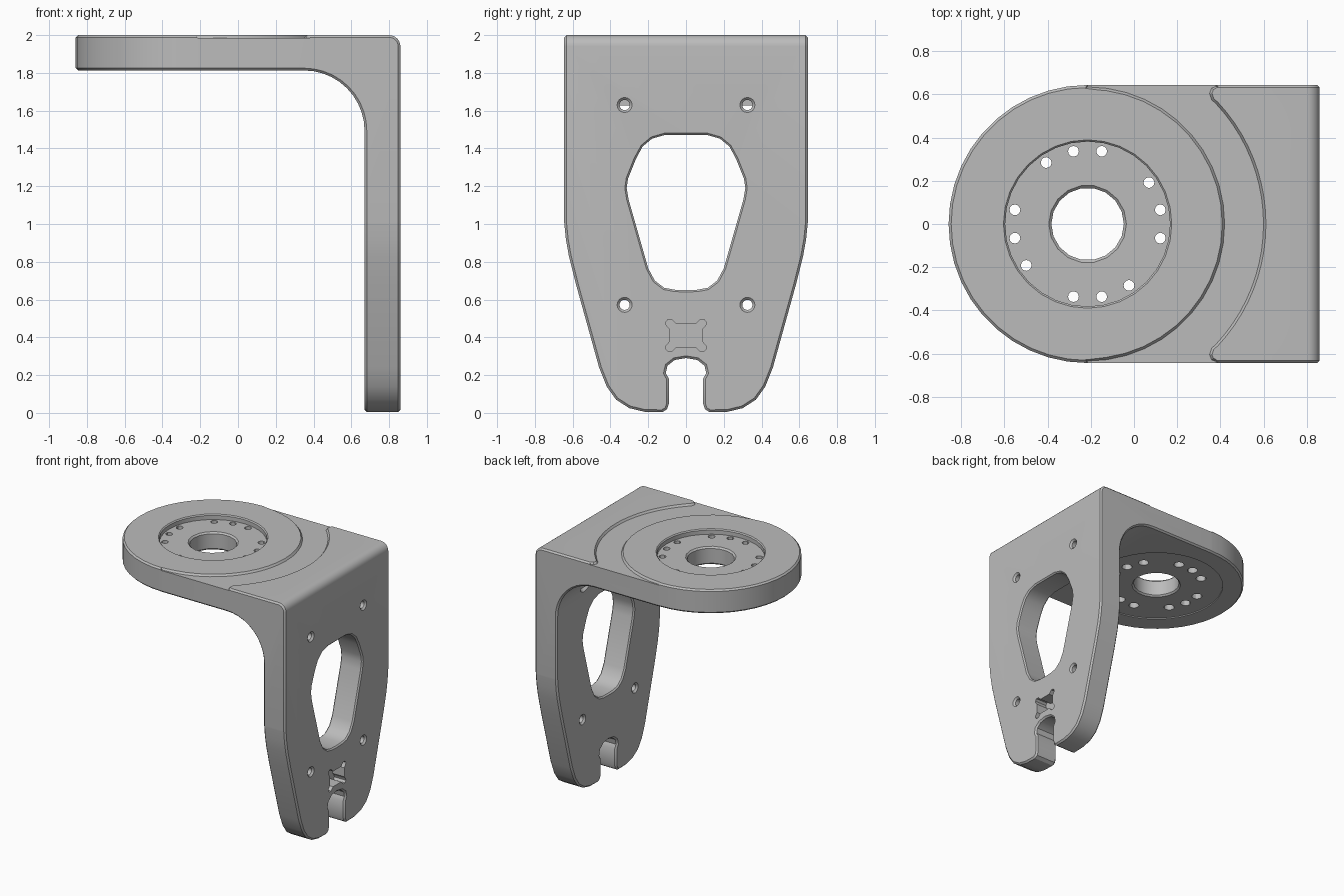
import bpy, bmesh
from math import cos, sin, radians, hypot

if "Cube" in bpy.data.objects:
    bpy.data.objects.remove(bpy.data.objects["Cube"])

HUB = -0.215      # x of the round end's centre
W = 0.645         # half width
TOP, UNDER = 2.0, 1.813
OUT, INN = 0.86, 0.67

grey = bpy.data.materials.new("plain grey")
grey.use_nodes = True
grey.diffuse_color = (0.5, 0.5, 0.5, 1)
grey.node_tree.nodes["Principled BSDF"].inputs["Base Color"].default_value = (0.5, 0.5, 0.5, 1)


def arc(cx, cy, r, a0, a1, n):
    steps = [radians(a0 + (a1 - a0) * i / n) for i in range(n + 1)]
    return [(cx + r * cos(a), cy + r * sin(a)) for a in steps]


def circle(cx, cy, r, n):
    return arc(cx, cy, r, 0, 360, n)[:-1]


def mirrored(half):
    """Close a half outline (u >= 0) by reflecting it across u = 0."""
    return half + [(-u, v) for u, v in reversed(half) if u > 0]


def grow(pts, d):
    """Offset an outline outward by d."""
    area = sum(a[0] * b[1] - b[0] * a[1] for a, b in zip(pts, pts[1:] + pts[:1]))
    s = d if area > 0 else -d
    res = []
    for i, p in enumerate(pts):
        a, b = pts[i - 1], pts[(i + 1) % len(pts)]
        tx, ty = b[0] - a[0], b[1] - a[1]
        k = s / max(hypot(tx, ty), 1e-6)
        res.append((p[0] + ty * k, p[1] - tx * k))
    return res


def prism(name, pts, axis, levels):
    """Loft an outline along an axis; levels are (position, outward offset)."""
    place = {"x": lambda p, d: (d, p[0], p[1]),
             "y": lambda p, d: (p[0], d, p[1]),
             "z": lambda p, d: (p[0], p[1], d)}[axis]
    bm = bmesh.new()
    rings = [[bm.verts.new(place(p, d)) for p in (grow(pts, g) if g else pts)]
             for d, g in levels]
    n = len(pts)
    bm.faces.new(rings[0])
    bm.faces.new(rings[-1])
    for a, b in zip(rings, rings[1:]):
        for i in range(n):
            j = (i + 1) % n
            bm.faces.new((a[i], a[j], b[j], b[i]))
    bmesh.ops.recalc_face_normals(bm, faces=bm.faces)
    mesh = bpy.data.meshes.new(name)
    bm.to_mesh(mesh)
    bm.free()
    mesh.materials.append(grey)
    ob = bpy.data.objects.new(name, mesh)
    bpy.context.collection.objects.link(ob)
    return ob


def through(lo, hi, c):
    """Levels for a hole chamfered by c on both faces."""
    return [(lo - 0.03, c + 0.03), (lo + c, 0), (hi - c, 0), (hi + 0.03, c + 0.03)]


def apply(mod):
    bpy.context.view_layer.objects.active = body
    bpy.ops.object.modifier_apply(modifier=mod.name)


def combine(cutter, operation="DIFFERENCE"):
    mod = body.modifiers.new("cut", "BOOLEAN")
    mod.operation, mod.solver, mod.object = operation, "EXACT", cutter
    apply(mod)
    bpy.data.objects.remove(cutter)


# Angled body: L profile with a filleted inside corner
profile = [(-0.86, TOP)] + arc(OUT - 0.06, TOP - 0.06, 0.06, 90, 0, 6)
profile += [(OUT, 0), (INN, 0)] + arc(INN - 0.32, UNDER - 0.32, 0.32, 0, 90, 10)
profile += [(-0.86, UNDER)]
body = prism("angle_bracket", profile, "y", [(-W, 0), (W, 0)])

# Round end of the horizontal arm
plan = arc(HUB, 0, W - 0.001, 90, 270, 22) + [(0, -0.66), (1.2, -0.66), (1.2, 0.66), (0, 0.66)]
combine(prism("plan_cutter", plan, "z", [(-1, 0), (3, 0)]), "INTERSECT")

# Tapered foot with the open slot
foot = [(0, 0.29), (0.06, 0.28), (0.098, 0.25), (0.107, 0.21), (0.09, 0.18), (0.09, 0.05),
        (0.1, 0.02), (0.125, 0.004), (0.22, 0.006), (0.3, 0.025), (0.37, 0.07),
        (0.42, 0.14), (0.46, 0.24), (0.585, 0.69), (0.62, 0.83), (0.636, 0.92),
        (0.644, 1.0), (0.66, 1.15), (0.66, 2.2)]
combine(prism("foot_cutter", mirrored(foot), "x", [(-2, 0), (2, 0)]), "INTERSECT")

# Chamfer along the outer edges
bevel = body.modifiers.new("chamfer", "BEVEL")
bevel.width, bevel.segments = 0.012, 1
bevel.limit_method, bevel.angle_limit = "ANGLE", radians(50)
bevel.use_clamp_overlap = False
apply(bevel)

# Shallow crescent step between the disc and the corner
half = arc(HUB, 0, 0.815, 0, 43, 10) + [(0.36, 0.575), (0.35, 0.605), (0.36, 0.63), (0.38, 0.637), (0.38, 0.75)]
edge = [(x, -y) for x, y in reversed(half)] + half[1:]
band = edge + [(HUB, 0.75)] + arc(HUB, 0, 0.635, 90, -90, 22) + [(HUB, -0.75)]
combine(prism("step_cutter", band, "z", [(1.985, 0), (TOP + 0.005, 0.015), (2.1, 0.015)]))

# Disc recesses, top and underside
combine(prism("dish_cutter", circle(HUB, 0, 0.382, 32), "z",
              [(1.96, 0), (1.992, 0), (TOP + 0.02, 0.028)]))
combine(prism("underside_cutter", circle(HUB, 0, 0.49, 36), "z", [(1.7, 0), (UNDER + 0.008, 0)]))

# Centre bore
combine(prism("bore_cutter", circle(HUB, 0, 0.168, 18), "z", through(UNDER + 0.008, 1.96, 0.012)))

# Bolt ring: four groups of three, widened from below
for quarter in range(4):
    for a in (-11, 11, 34):
        t = radians(a + 90 * quarter)
        x, y = HUB + 0.343 * cos(t), 0.343 * sin(t)
        combine(prism("bolt_cutter", circle(x, y, 0.025, 12), "z",
                      [(1.7, 0.013), (1.9, 0.013), (1.9, 0), (2.1, 0)]))

# Window in the upright plate
window = [(0, 1.472), (0.11, 1.472), (0.18, 1.452), (0.23, 1.41), (0.265, 1.345), (0.307, 1.24),
          (0.314, 1.19), (0.304, 1.13), (0.2, 0.765), (0.165, 0.7), (0.115, 0.662), (0.06, 0.652), (0, 0.65)]
window = window[:-1] + [(0, 0.65)]
combine(prism("window_cutter", mirrored(window), "x", through(INN, OUT, 0.01)))

# Screw holes in the upright plate
for y in (-0.325, 0.325):
    for z in (0.572, 1.63):
        combine(prism("screw_cutter", circle(y, z, 0.027, 16), "x", through(INN, OUT, 0.013)))

# Blind pocket with four rounded lobes
lobe = [(0.05, 0.06), (0.075, 0.085), (0.095, 0.085), (0.108, 0.07), (0.105, 0.055), (0.088, 0.035)]
upper = [(0, 0.06)] + lobe
pocket = upper + [(u, -v) for u, v in reversed(upper)]
pocket = [(u, v + 0.41) for u, v in pocket]
combine(prism("pocket_cutter", mirrored(pocket), "x", [(OUT - 0.1, 0), (OUT + 0.1, 0)]))

# Smooth rounded runs, crisp edges
bpy.ops.object.select_all(action="DESELECT")
body.select_set(True)
bpy.context.view_layer.objects.active = body
bpy.ops.object.shade_smooth_by_angle(angle=radians(30))
